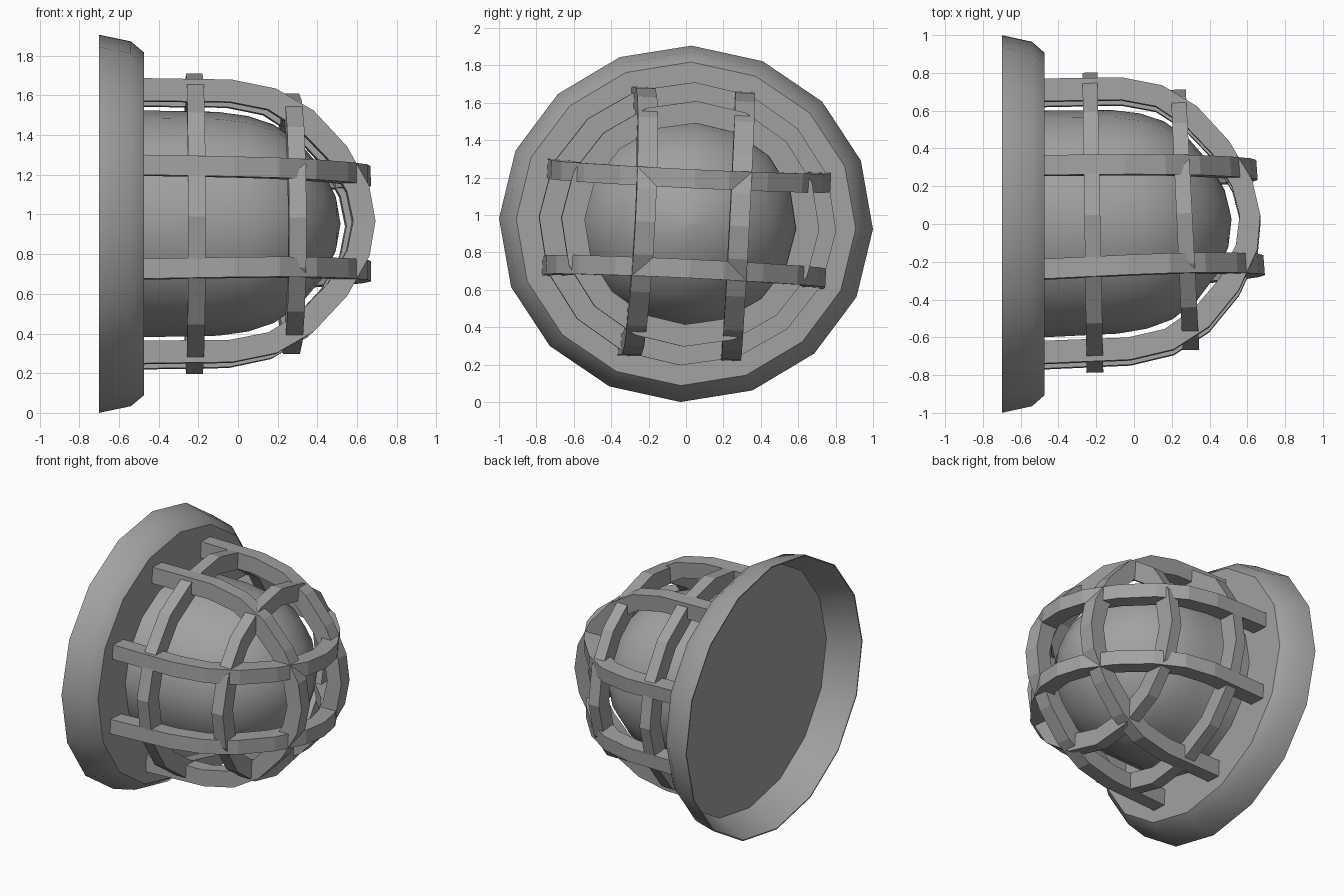
import bpy, bmesh, math
from mathutils import Vector

cube = bpy.data.objects.get("Cube")
if cube:
    bpy.data.objects.remove(cube)

metal = bpy.data.materials.new("plain_grey")
metal.use_nodes = True
grey = (0.36, 0.36, 0.36, 1)
metal.diffuse_color = grey
metal.node_tree.nodes["Principled BSDF"].inputs["Base Color"].default_value = grey

SIDES = 16
FACE_X = -0.475
CENTRE_Z = 0.953
SQUASH = 0.953


def place(p, roll, lean):
    """Roll about the lamp axis, lean sideways, squash and lift into place."""
    x, y, z = p
    c, s = math.cos(roll), math.sin(roll)
    y, z = y * c + z * s, z * c - y * s
    out = max(x - FACE_X, 0) * lean
    return Vector((x - 0.066 * y * out, y + 0.03 * out, z * SQUASH + CENTRE_Z))


def loft(name, loops, closed=False, smooth=False, roll=0.05, lean=1):
    """Skin a row of equal loops; close it on itself or cap both ends."""
    bm = bmesh.new()
    rows = [[bm.verts.new(place(p, roll, lean)) for p in loop] for loop in loops]
    n = len(rows[0])
    pairs = list(zip(rows, rows[1:]))
    if closed:
        pairs.append((rows[-1], rows[0]))
    else:
        bm.faces.new(rows[0])
        bm.faces.new(rows[-1])
    for a, b in pairs:
        for i in range(n):
            j = (i + 1) % n
            bm.faces.new((a[i], a[j], b[j], b[i]))
    bmesh.ops.recalc_face_normals(bm, faces=bm.faces)
    mesh = bpy.data.meshes.new(name)
    bm.to_mesh(mesh)
    bm.free()
    mesh.materials.append(metal)
    ob = bpy.data.objects.new(name, mesh)
    bpy.context.collection.objects.link(ob)
    if smooth:
        bpy.ops.object.select_all(action='DESELECT')
        ob.select_set(True)
        bpy.context.view_layer.objects.active = ob
        bpy.ops.object.shade_smooth_by_angle(angle=math.radians(32))
    return ob


def circle(x, r):
    return [(x, r * math.sin(math.tau * i / SIDES), r * math.cos(math.tau * i / SIDES))
            for i in range(SIDES)]


# Wall base: hollow dish, recessed at the back
base = [(-0.487, 0.895), (-0.7, 0.992), (-0.7, 1.0), (-0.54, 0.965), (FACE_X, 0.908)]
loft("wall_base", [circle(x, r) for x, r in base], smooth=True, roll=0.03, lean=0)

# Glass dome
dome = [(-0.478, 0.6), (-0.1, 0.592), (0.05, 0.57), (0.18, 0.525), (0.31, 0.43),
        (0.42, 0.295), (0.49, 0.15), (0.515, 0.01)]
loft("glass_dome", [circle(x, r) for x, r in dome], smooth=True, roll=0.03)

# Cage hoops: half profile as outer and inner points, mirrored across the axis
outer = [(-0.478, 0.755), (-0.04, 0.748), (0.18, 0.7), (0.365, 0.585), (0.53, 0.395),
         (0.64, 0.185), (0.67, 0)]
inner = [(-0.478, 0.635), (-0.05, 0.63), (0.14, 0.59), (0.295, 0.485), (0.435, 0.33),
         (0.53, 0.155), (0.56, 0)]
half = list(zip(outer, inner))
path = [(o, i, 1) for o, i in half] + [(o, i, -1) for o, i in half[-2::-1]]
HALF_WIDTH = 0.053


def hoop(name, side, upright):
    loops = []
    for o, i, sign in path:
        mid = side * (0.275 - 0.02 * (o[0] - FACE_X))
        lo, hi = mid - HALF_WIDTH, mid + HALF_WIDTH
        corners = [(*o, lo), (*o, hi), (*i, hi), (*i, lo)]
        loops.append([(x, w, r * sign) if upright else (x, r * sign, w)
                      for x, r, w in corners])
    loft(name, loops)


hoop("upper_cage_hoop", 1, False)
hoop("lower_cage_hoop", -1, False)
hoop("back_cage_hoop", 1, True)
hoop("front_cage_hoop", -1, True)

# Cage rings around the dome
for name, x, r_out, r_in in [("wide_cage_ring", -0.22, 0.795, 0.67),
                             ("narrow_cage_ring", 0.268, 0.69, 0.565)]:
    a, b = x - 0.042, x + 0.042
    rails = [circle(a, r_out), circle(b, r_out), circle(b, r_in), circle(a, r_in)]
    loft(name, list(zip(*rails)), closed=True)
